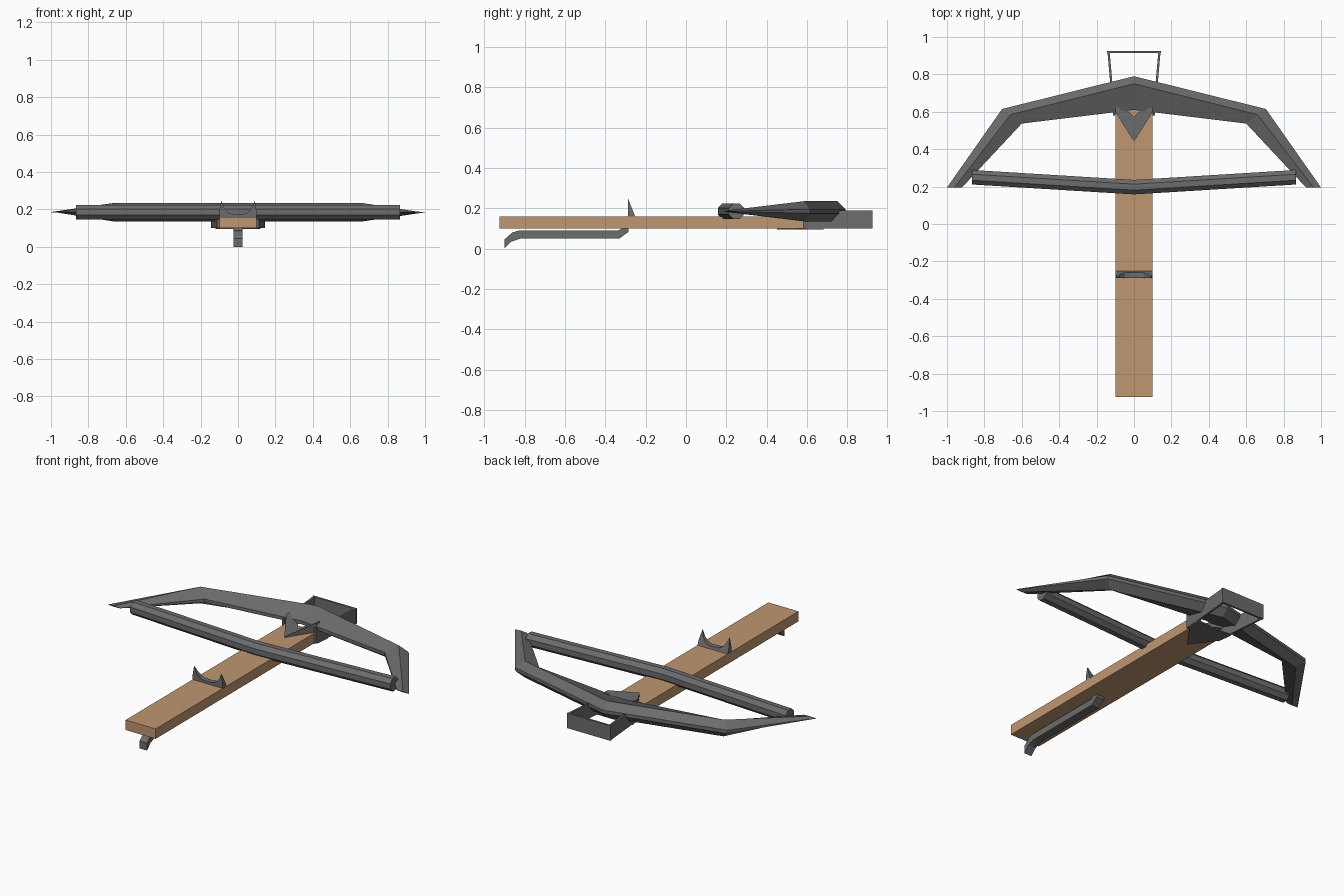
import bpy, bmesh, math

if "Cube" in bpy.data.objects:
    bpy.data.objects.remove(bpy.data.objects["Cube"])


def material(name, rgb):
    m = bpy.data.materials.new(name)
    m.diffuse_color = (*rgb, 1)
    m.use_nodes = True
    m.node_tree.nodes["Principled BSDF"].inputs["Base Color"].default_value = m.diffuse_color
    return m


wood = material("wood", (0.53, 0.31, 0.165))
metal = material("dark grey metal", (0.15, 0.15, 0.155))


def loft(name, sections, mat):
    """Skin a row of equal-sized point rings and cap both ends."""
    bm = bmesh.new()
    rings = [[bm.verts.new(p) for p in s] for s in sections]
    n = len(rings[0])
    for a, b in zip(rings, rings[1:]):
        for i in range(n):
            j = (i + 1) % n
            bm.faces.new((a[i], a[j], b[j], b[i]))
    bm.faces.new(rings[0])
    bm.faces.new(rings[-1])
    bmesh.ops.recalc_face_normals(bm, faces=bm.faces)
    me = bpy.data.meshes.new(name)
    bm.to_mesh(me)
    bm.free()
    me.materials.append(mat)
    ob = bpy.data.objects.new(name, me)
    bpy.context.collection.objects.link(ob)
    return ob


def prism_z(name, outline, z0, z1, mat):
    return loft(name, [[(x, y, z) for x, y in outline] for z in (z0, z1)], mat)


# Wooden stock
prism_z("stock", [(-.1, -.925), (.1, -.925), (.1, .61), (-.1, .61)], .1, .16, wood)


# Bow limbs: faceted cross-section, thinning to flat tips
def limb(side, outer, ridge, inner, h, edge):
    z = .185
    pts = [(outer, z + edge), (ridge, z + h), (inner, z + edge),
           (inner, z - edge), (ridge, z - h), (outer, z - edge)]
    return [(side * x, y, zz) for (x, y), zz in pts]


tip = ((1, .195), (.96, .195), (.92, .195), .003, .001)
kink = ((.705, .615), (.66, .585), (.6, .537), .05, .01)
centre = ((0, .79), (0, .75), (0, .61), .05, .01)
loft("bow", [limb(-1, *tip), limb(-1, *kink), limb(1, *centre),
             limb(1, *kink), limb(1, *tip)], metal)


# Bow string: thick eight-sided cord bent at the middle
def ring(x, y, r=.042):
    angles = [math.radians(22.5 + 45 * i) for i in range(8)]
    return [(x, y + r * math.cos(a), .185 + r * math.sin(a)) for a in angles]


loft("bow_string", [ring(-.865, .25), ring(0, .197), ring(.865, .25)], metal)

# Trigger lever under the stock
lever = [(-.9, .045), (-.86, .08), (-.825, .09), (-.335, .09), (-.305, .108),
         (-.285, .108), (-.285, .083), (-.33, .05), (-.82, .05), (-.865, .035), (-.9, 0)]
loft("trigger_lever", [[(x, y, z) for y, z in lever] for x in (-.025, .025)], metal)

# Notched catch on top of the stock, wedge shaped from the side
half = [(.1, .155), (.1, .19), (.09, .245), (.075, .208), (.05, .182), (.025, .175)]
notch = half + [(-x, z) for x, z in reversed(half)]
loft("string_catch",
     [[(x, -.288, z) for x, z in notch],
      [(x, -.288 + .036 * (.25 - z) / .09, z) for x, z in notch]], metal)

# V bracket joining bow and stock, rising towards the bow
vee = [(0, .44), (.1, .6), (.1, .63), (.03, .6), (0, .575), (-.03, .6), (-.1, .63), (-.1, .6)]
loft("bow_bracket",
     [[(x, y, .155) for x, y in vee],
      [(x, y, .165 + .05 * min(abs(x) / .1, 1)) for x, y in vee]], metal)

# Plate under the stock
prism_z("under_plate", [(0, .45), (.11, .6), (.12, .68), (-.12, .68), (-.11, .6)],
        .095, .102, metal)

# Foot stirrup: two side arms and a front plate
for side, label in ((-1, "left"), (1, "right")):
    arm = [(.1, .58), (.112, .58), (.142, .92), (.13, .92)]
    prism_z("stirrup_arm_" + label, [(side * x, y) for x, y in arm], .1, .19, metal)
prism_z("stirrup_plate", [(-.145, .913), (.145, .913), (.145, .925), (-.145, .925)],
        .1, .19, metal)
